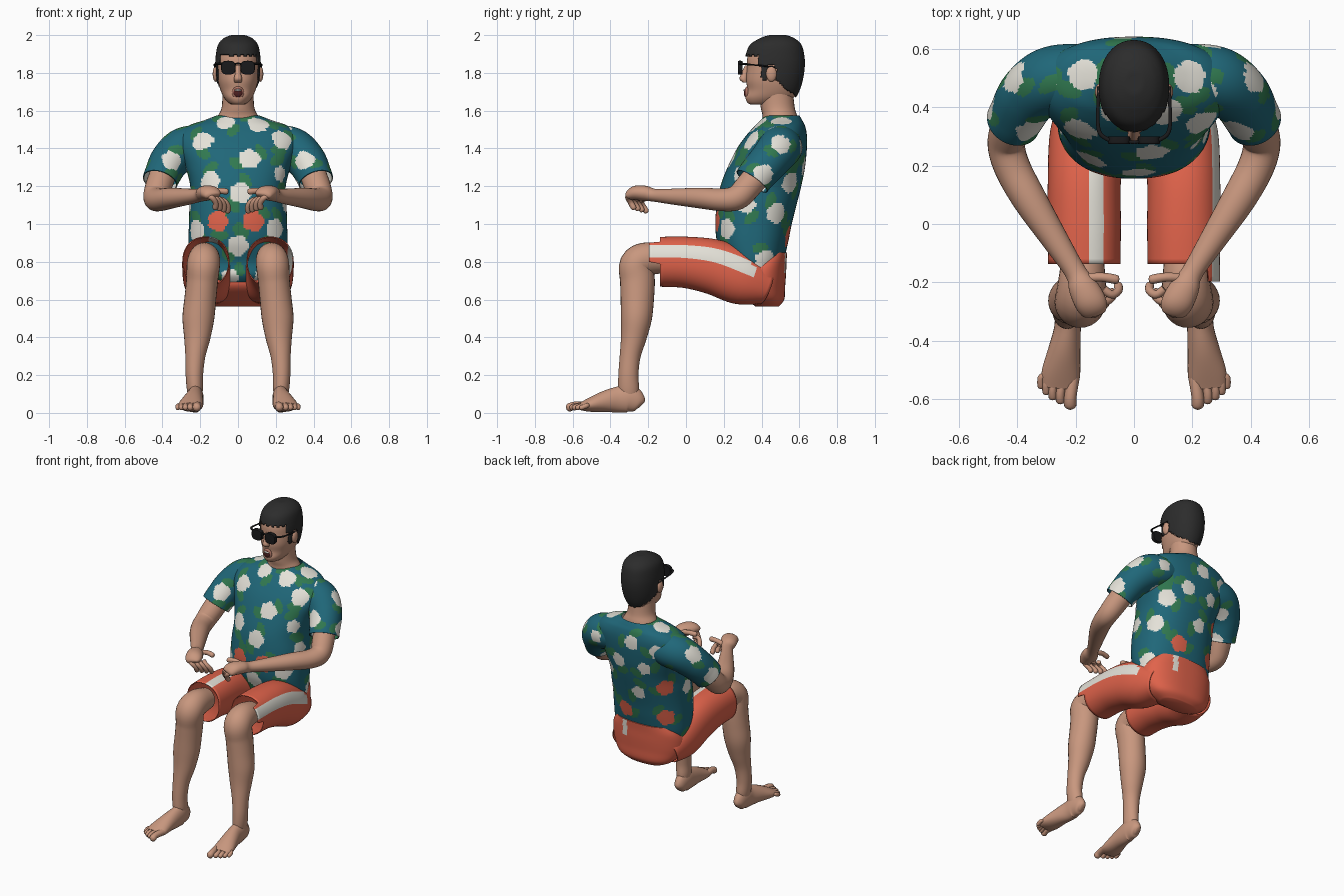
import bpy, bmesh, math, random
from mathutils import Vector

random.seed(4)
if "Cube" in bpy.data.objects:
    bpy.data.objects.remove(bpy.data.objects["Cube"])


def material(name, r, g, b):
    m = bpy.data.materials.new(name)
    m.use_nodes = True
    m.diffuse_color = (r, g, b, 1)
    m.node_tree.nodes["Principled BSDF"].inputs["Base Color"].default_value = (r, g, b, 1)
    return m


SKIN = material("skin", .58, .31, .21)
TEAL = material("teal_cloth", .014, .135, .19)
LEAF = material("leaf_green", .03, .19, .08)
WHITE = material("off_white", .78, .76, .69)
CORAL = material("coral_cloth", .75, .125, .07)
HAIR = material("hair_black", .025, .025, .025)
GLASS = material("glasses_black", .01, .01, .011)
LIP = material("lip_brown", .42, .18, .13)
MOUTH = material("mouth_dark", .08, .015, .015)
X, Y, Z = Vector((1, 0, 0)), Vector((0, 1, 0)), Vector((0, 0, 1))


def finish(name, bm, mats):
    bmesh.ops.recalc_face_normals(bm, faces=bm.faces)
    me = bpy.data.meshes.new(name)
    bm.to_mesh(me)
    bm.free()
    for m in mats:
        me.materials.append(m)
    me.shade_smooth()
    me.set_sharp_from_angle(angle=math.radians(50))
    ob = bpy.data.objects.new(name, me)
    bpy.context.collection.objects.link(ob)
    return ob


def smooth_path(keys, steps):
    """Spline through the keys, giving (centre, half width, half depth)."""
    pts = [keys[0]] + list(keys) + [keys[-1]]
    out = []
    for i in range(len(keys) - 1):
        p = pts[i:i + 4]
        for k in range(steps + (i == len(keys) - 2)):
            t = k / steps
            out.append([.5 * (2 * b + (c - a) * t + (2 * a - 5 * b + 4 * c - d) * t * t
                              + (3 * b - a - 3 * c + d) * t ** 3) for a, b, c, d in zip(*p)])
    return [(Vector(v[:3]), max(v[3], .001), max(v[4], .001)) for v in out]


def tube(name, keys, mats, side=1, hint=X, axis=None, sides=28, steps=5, power=2,
         caps=True, paint=None, keep=None, thick=0):
    """Loft oval rings along a path; side=-1 mirrors it, paint colours faces by rule."""
    rings, bm = [], bmesh.new()
    path = smooth_path(keys, steps)
    for i, (c, a, b) in enumerate(path):
        t = axis or (path[min(i + 1, len(path) - 1)][0] - path[max(i - 1, 0)][0]).normalized()
        u = (hint - t * hint.dot(t)).normalized()
        w = t.cross(u)
        ring = []
        for k in range(sides):
            q = math.tau * k / sides
            cs, sn = math.cos(q), math.sin(q)
            p = c + u * math.copysign(abs(cs) ** (2 / power), cs) * a \
                + w * math.copysign(abs(sn) ** (2 / power), sn) * b
            ring.append(bm.verts.new((p.x * side, p.y, p.z)))
        rings.append(ring)
    for r0, r1 in zip(rings, rings[1:]):
        for k in range(sides):
            j = (k + 1) % sides
            f = bm.faces.new((r0[k], r0[j], r1[j], r1[k]))
            if paint:
                f.material_index = paint(f.calc_center_median(), 360 * (k + .5) / sides)
    if caps:
        bm.faces.new(rings[0])
        bm.faces.new(rings[-1])
    if keep:
        bad = [f for f in bm.faces if not keep(f.calc_center_median())]
        bmesh.ops.delete(bm, geom=bad, context='FACES')
    ob = finish(name, bm, mats)
    if thick:
        mod = ob.modifiers.new("thickness", 'SOLIDIFY')
        mod.thickness = thick
    return ob


def ball(name, loc, size, mat):
    bm = bmesh.new()
    bmesh.ops.create_uvsphere(bm, u_segments=24, v_segments=14, radius=1)
    for v in bm.verts:
        v.co = Vector(a * b for a, b in zip(v.co, size)) + Vector(loc)
    return finish(name, bm, [mat])


def digit(name, points, r, side, hint):
    """Finger or toe with a rounded tip."""
    keys = [(*p, r, r) for p in points]
    a, b = Vector(points[-2]), Vector(points[-1])
    tip = b + (b - a).normalized() * r * .6
    tube(name, keys + [(*tip, r * .3, r * .3)], [SKIN], side, hint, sides=12, steps=4)


def print_flowers(ob, white, coral=()):
    """Place flowers at chosen spots, fill the gaps at random and add leaves."""
    polys = ob.data.polygons
    flowers = []
    for spots, m in ((coral, 3), (white, 2)):
        for s in spots:
            p = min(polys, key=lambda p: (p.center - Vector(s)).length_squared)
            flowers.append((p.center.copy(), p.normal.copy(), .056, m))
    for p in random.sample(list(polys), 1500):
        if all((p.center - f[0]).length > .16 for f in flowers):
            flowers.append((p.center.copy(), p.normal.copy(), random.uniform(.042, .054), 2))
    leaves = []
    for c, n, r, m in flowers:
        u = n.orthogonal().normalized()
        turn = random.uniform(0, 6)
        for k in range(2):
            q = turn + k * 2.6 + random.uniform(-.4, .4)
            d = u * math.cos(q) + n.cross(u) * math.sin(q)
            leaves.append((c + d * .074, (d + n.cross(d) * random.uniform(-1, 1)).normalized()))
    for p in polys:
        for o, n in leaves:
            d = p.center - o
            if d.length_squared < .003 and d.length_squared + 2 * d.dot(n) ** 2 < .0024:
                p.material_index = 1
        for o, n, r, m in flowers:
            d = p.center - o
            if d.length < r * (1 + .08 * math.cos(5 * math.atan2(d.z, d.x + d.y))):
                p.material_index = m


# Shirt body and sleeves
CLOTH = [TEAL, LEAF, WHITE, CORAL]
body = [(.68, .24, .44, .1), (.73, .2, .485, .235), (.8, .2, .515, .258), (.9, .165, .54, .262),
        (1, .155, .56, .26), (1.1, .163, .585, .257), (1.2, .182, .61, .253), (1.3, .22, .63, .278),
        (1.4, .27, .64, .315), (1.47, .32, .64, .315), (1.52, .365, .63, .262), (1.55, .395, .615, .178),
        (1.575, .42, .6, .112)]
shirt = tube("shirt_body", [(0, (f + b) / 2, z, w, (b - f) / 2) for z, f, b, w in body], CLOTH,
             axis=Z, sides=190, steps=10, power=2.3, caps=False)
print_flowers(shirt, [(-.19, .3, 1.46), (.06, .24, 1.35), (-.16, .2, 1.23), (.01, .16, 1.17), (0, .17, .88),
                      (.21, .2, .98), (-.24, .22, .97), (.24, .33, 1.46), (.19, .5, 1.54), (.11, .36, 1.55),
                      (.28, .6, 1.37), (.24, .6, 1.2), (.26, .5, 1.05), (.25, .42, .8)],
              [(-.11, .16, 1.02), (.08, .16, 1.02), (.08, .55, .93), (-.2, .5, .92), (-.22, .53, 1.14)])
for s, tag in ((1, "left"), (-1, "right")):
    sleeve = tube(tag + "_sleeve", [(.1, .51, 1.42, .07, .08), (.2, .51, 1.417, .1, .11),
                                    (.29, .49, 1.395, .114, .114), (.36, .44, 1.335, .105, .106),
                                    (.4, .375, 1.26, .096, .1), (.413, .35, 1.225, .094, .098)],
                  CLOTH, s, sides=100, steps=12, caps=False, thick=.006)
    print_flowers(sleeve, [(s * .36, .33, 1.33), (s * .46, .4, 1.26), (s * .4, .5, 1.42)])

    # Arm, palm and fingers
    tube(tag + "_arm", [(.38, .42, 1.31, .07, .07), (.42, .33, 1.2, .07, .07), (.437, .27, 1.14, .064, .066),
                        (.415, .19, 1.128, .062, .06), (.355, .08, 1.137, .058, .055),
                        (.26, -.07, 1.145, .044, .042), (.2, -.165, 1.152, .037, .034),
                        (.175, -.215, 1.162, .05, .04), (.15, -.265, 1.165, .054, .038),
                        (.135, -.298, 1.155, .046, .026), (.13, -.308, 1.148, .03, .01)], [SKIN], s)
    for i in range(4):
        b = Vector((.17 - .022 * i, -.288 + .022 * i, 1.15 - .006 * i))
        digit(f"{tag}_finger_{i + 1}", [b, b + Vector((-.028, -.02, -.008)),
                                        b + Vector((-.05, -.006, -.035)), b + Vector((-.05, .012, -.066))],
              .0145, s, Y)
    digit(tag + "_thumb", [(.17, -.185, 1.16), (.11, -.182, 1.175), (.06, -.19, 1.172)], .0155, s, Y)

    # Shorts leg with a stripe: outside of the left leg, top of the right
    lo, hi = (321, 354) if s > 0 else (241, 266)
    leg = tube(tag + "_shorts_leg", [(.17, -.137, .8, .124, .132), (.17, 0, .797, .125, .136),
                                     (.17, .15, .772, .125, .146), (.16, .3, .715, .128, .145),
                                     (.13, .42, .67, .12, .1)],
               [CORAL, WHITE], s, sides=90, power=2.2, caps=False, thick=.006,
               paint=lambda c, a: int(lo < a < hi and c.y < .36))
    if s > 0:
        # Hem flap below the stripe
        for v in leg.data.vertices:
            if v.co.y < -.1 and v.co.x > .25 and .795 < v.co.z < .91:
                v.co.y -= .06

    # Knee, shin and foot
    tube(tag + "_leg", [(.175, -.1, .81, .07, .07), (.178, -.2, .815, .082, .088), (.183, -.262, .785, .088, .09),
                        (.19, -.257, .7, .084, .092), (.2, -.258, .6, .084, .088), (.21, -.263, .5, .084, .082),
                        (.216, -.277, .4, .07, .068), (.226, -.296, .3, .053, .055), (.231, -.305, .2, .046, .053),
                        (.228, -.303, .12, .042, .055), (.227, -.3, .06, .03, .04)], [SKIN], s)
    tube(tag + "_foot", [(.226, -.235, .04, .012, .02), (.226, -.25, .052, .032, .05), (.226, -.3, .075, .043, .074),
                         (.228, -.36, .07, .046, .069), (.238, -.43, .06, .055, .056), (.25, -.51, .042, .066, .037),
                         (.255, -.56, .034, .06, .02)], [SKIN], s)
    for i, (x, y, r) in enumerate([(.218, -.622, .021), (.252, -.607, .015), (.278, -.594, .014),
                                   (.3, -.577, .013), (.318, -.557, .012)]):
        digit(f"{tag}_toe_{i + 1}", [(x - .012, -.52, .04), (x, y + .03, .038), (x, y, .026)], r, s, X)

    # Ear, lens and glasses arm
    ball(tag + "_ear", (s * .118, .452, 1.795), (.016, .028, .042), SKIN)
    tube(tag + "_lens", [(.051, .274, 1.828, .033, .03), (.051, .277, 1.828, .038, .036),
                         (.051, .3, 1.828, .038, .036)], [GLASS], s, axis=-Y, power=3)
    tube(tag + "_glasses_arm", [(.085, .287, 1.848, .006, .007), (.116, .31, 1.847, .006, .007),
                                (.124, .36, 1.842, .004, .006), (.12, .47, 1.83, .004, .006)],
         [GLASS], s, hint=Z, sides=8)

# Shorts seat with a short back stripe
tube("shorts_seat", [(0, .43, .562, .13, .06), (0, .42, .6, .2, .1), (0, .38, .67, .25, .145),
                     (0, .385, .74, .256, .145), (0, .415, .8, .238, .117), (0, .428, .85, .205, .108)],
     [CORAL, WHITE], axis=Z, sides=120, power=2.4,
     paint=lambda c, a: int(c.y > .4 and .08 < c.x < .118 and c.z > .74))

# Neck and head
tube("neck", [(0, .5, 1.5, .15, .1), (0, .497, 1.57, .108, .092), (0, .485, 1.62, .086, .09),
              (0, .475, 1.72, .082, .09)], [SKIN], axis=Z)
skull = [(1.632, .345, .45, .03), (1.642, .326, .5, .05), (1.67, .315, .57, .075), (1.71, .325, .59, .093),
         (1.76, .318, .605, .106), (1.82, .322, .615, .111), (1.88, .325, .615, .11), (1.93, .35, .6, .098),
         (1.965, .4, .565, .07), (1.983, .45, .52, .03), (1.985, .48, .49, .005)]
tube("head", [(0, (f + b) / 2, z, w, (b - f) / 2) for z, f, b, w in skull], [SKIN],
     axis=Z, sides=40, power=2.15)


def hair_area(c):
    jag = .006 * math.sin(c.x * 160 + c.y * 110)
    if c.z > 1.893 + jag:
        return True
    if c.z > 1.84:
        return c.y > .375 + jag
    if c.z > 1.76:
        return c.y > .475 or .40 < c.y < .43
    return c.y > .48 + (1.76 - c.z) * 1.2 + jag


# Hair shell
tube("hair", [(0, (f + b) / 2, z + .016 * (z > 1.9), w + .009, (b - f) / 2 + .013)
              for z, f, b, w in skull[2:]], [HAIR],
     axis=Z, sides=90, steps=8, power=2.15, keep=hair_area, thick=.006)

# Nose, mouth and glasses bridge
tube("nose", [(0, .325, 1.84, .012, .012), (0, .312, 1.8, .015, .018), (0, .305, 1.768, .022, .022),
              (0, .312, 1.75, .018, .012)], [SKIN], axis=Z, steps=4, sides=16)
ball("lips", (0, .324, 1.695), (.032, .013, .034), LIP)
ball("mouth_opening", (0, .317, 1.695), (.024, .0105, .024), MOUTH)
ball("upper_teeth", (0, .313, 1.708), (.018, .0085, .006), WHITE)
tube("glasses_bridge", [(-.02, .282, 1.845, .005, .006), (0, .28, 1.85, .005, .006),
                        (.02, .282, 1.845, .005, .006)], [GLASS], hint=Z, sides=8)
